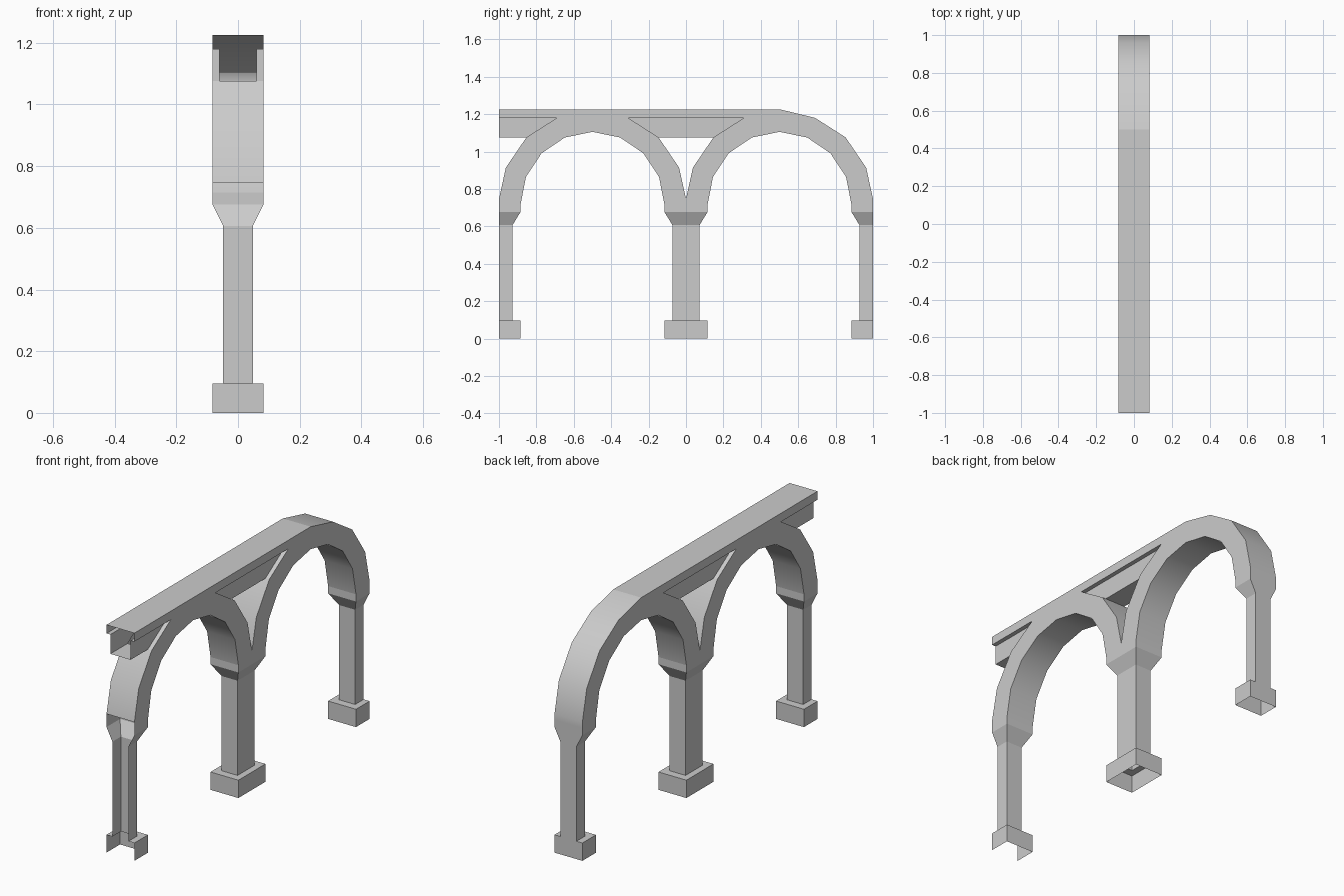
import bpy, bmesh, math
from mathutils import Vector

if "Cube" in bpy.data.objects:
    bpy.data.objects.remove(bpy.data.objects["Cube"])

W, P = 0.083, 0.06              # half width of arches / of recessed panels
PANEL_Z, BEAM_Z, TOP = 1.076, 1.18, 1.226

# Half-arch profiles: distance from pier centre, height
INNER = [(0.5 - 0.385 * math.cos(a), 0.715 + 0.39 * math.sin(a))
         for a in (math.radians(22.5 * i) for i in range(5))]
OUTER = [(0, 0.747), (0.037, 0.914), (0.147, PANEL_Z), (0.31, BEAM_Z), (0.5, TOP)]

# Half-bays: pier position, direction towards the crown, rounded end
BAYS = [(-1, 1, False), (0, -1, False), (0, 1, False), (1, -1, True)]


def face(bm, pts, hint):
    """Add a face whose normal agrees with the hint direction."""
    f = bm.faces.new([bm.verts.new(p) for p in pts])
    f.normal_update()
    if f.calc_area() < 1e-8:
        bm.faces.remove(f)
    elif f.normal.dot(Vector(hint)) < 0:
        f.normal_flip()


def strip(bm, a, b, x0, x1, hint):
    """Quad spanning x0..x1 over the (y, z) segment a-b."""
    face(bm, [(x0, *a), (x1, *a), (x1, *b), (x0, *b)], hint)


def finish(bm, name, smooth=False):
    bmesh.ops.remove_doubles(bm, verts=bm.verts, dist=1e-4)
    loose = [v for v in bm.verts if not v.link_faces]
    bmesh.ops.delete(bm, geom=loose, context='VERTS')
    me = bpy.data.meshes.new(name)
    bm.to_mesh(me)
    bm.free()
    ob = bpy.data.objects.new(name, me)
    bpy.context.collection.objects.link(ob)
    if smooth:
        bpy.ops.object.select_all(action='DESELECT')
        ob.select_set(True)
        bpy.context.view_layer.objects.active = ob
        bpy.ops.object.shade_smooth_by_angle(angle=math.radians(30))
    return ob


# Piers: base, shaft and flared capital, hollow with open bottoms
RINGS = [(W, 0.115, 0), (W, 0.115, 0.096), (0.048, 0.072, 0.096),
         (0.048, 0.072, 0.606), (W, 0.115, 0.676), (W, 0.115, 0.715)]


def pier(name, y, lo, hi, open_front=False):
    bm = bmesh.new()
    for (xa, ya, za), (xb, yb, zb) in zip(RINGS, RINGS[1:]):
        for s in (-1, 1):
            face(bm, [(s * xa, y + lo * ya, za), (s * xa, y + hi * ya, za),
                      (s * xb, y + hi * yb, zb), (s * xb, y + lo * yb, zb)], (s, 0, 0.1))
        for side, d in ((lo, -1), (hi, 1)):
            if not (open_front and d == -1):
                strip(bm, (y + side * ya, za), (y + side * yb, zb), -xa, xa, (0, d, 0.1)) \
                    if xa == xb else \
                    face(bm, [(-xa, y + side * ya, za), (xa, y + side * ya, za),
                              (xb, y + side * yb, zb), (-xb, y + side * yb, zb)], (0, d, 0.1))
    finish(bm, name)


pier("front_half_pier", -1, 0, 1, open_front=True)
pier("middle_pier", 0, -1, 1)
pier("back_half_pier", 1, -1, 0)

arch, panel, beam = bmesh.new(), bmesh.new(), bmesh.new()
for y0, d, rounded in BAYS:
    def at(p):
        return (y0 + d * p[0], p[1])
    inn, out = [at(p) for p in INNER], [at(p) for p in OUTER]

    # Arch: soffit, side bands, springing triangle and outer curve
    for i in range(4):
        strip(arch, inn[i], inn[i + 1], -W, W, (0, d, -1))
        for x in (-W, W):
            face(arch, [(x, *inn[i]), (x, *inn[i + 1]), (x, *out[i + 1]), (x, *out[i])], (x, 0, 0))
        if rounded or i < 2:
            strip(arch, out[i], out[i + 1], -W, W, (0, -d, 1))
        elif i == 2:
            for s in (-1, 1):
                strip(arch, out[i], out[i + 1], s * P, s * W, (0, -d, 1))
    for x in (-W, W):
        face(arch, [(x, *at((0, 0.715))), (x, *inn[0]), (x, *out[0])], (x, 0, 0))
    if rounded:
        strip(arch, at((0, 0.715)), out[0], -W, W, (0, -d, 0))
        continue

    # Recessed spandrel panel between arch and beam
    strip(panel, at((0, PANEL_Z)), out[2], -P, P, (0, 0, -1))
    for x in (-P, P):
        face(panel, [(x, *at((0, PANEL_Z))), (x, *out[2]), (x, *out[3]),
                     (x, *at((0, BEAM_Z)))], (x, 0, 0))

    # Top beam: deck, sides and narrow underside ledges
    strip(beam, at((0, TOP)), out[4], -W, W, (0, 0, 1))
    for s in (-1, 1):
        face(beam, [(s * W, *at((0, BEAM_Z))), (s * W, *out[3]), (s * W, *out[4]),
                    (s * W, *at((0, TOP)))], (s, 0, 0))
        strip(beam, at((0, BEAM_Z)), out[3], s * P, s * W, (0, 0, -1))

finish(arch, "arches", smooth=True)
finish(panel, "spandrel_panels")
finish(beam, "top_beam")
